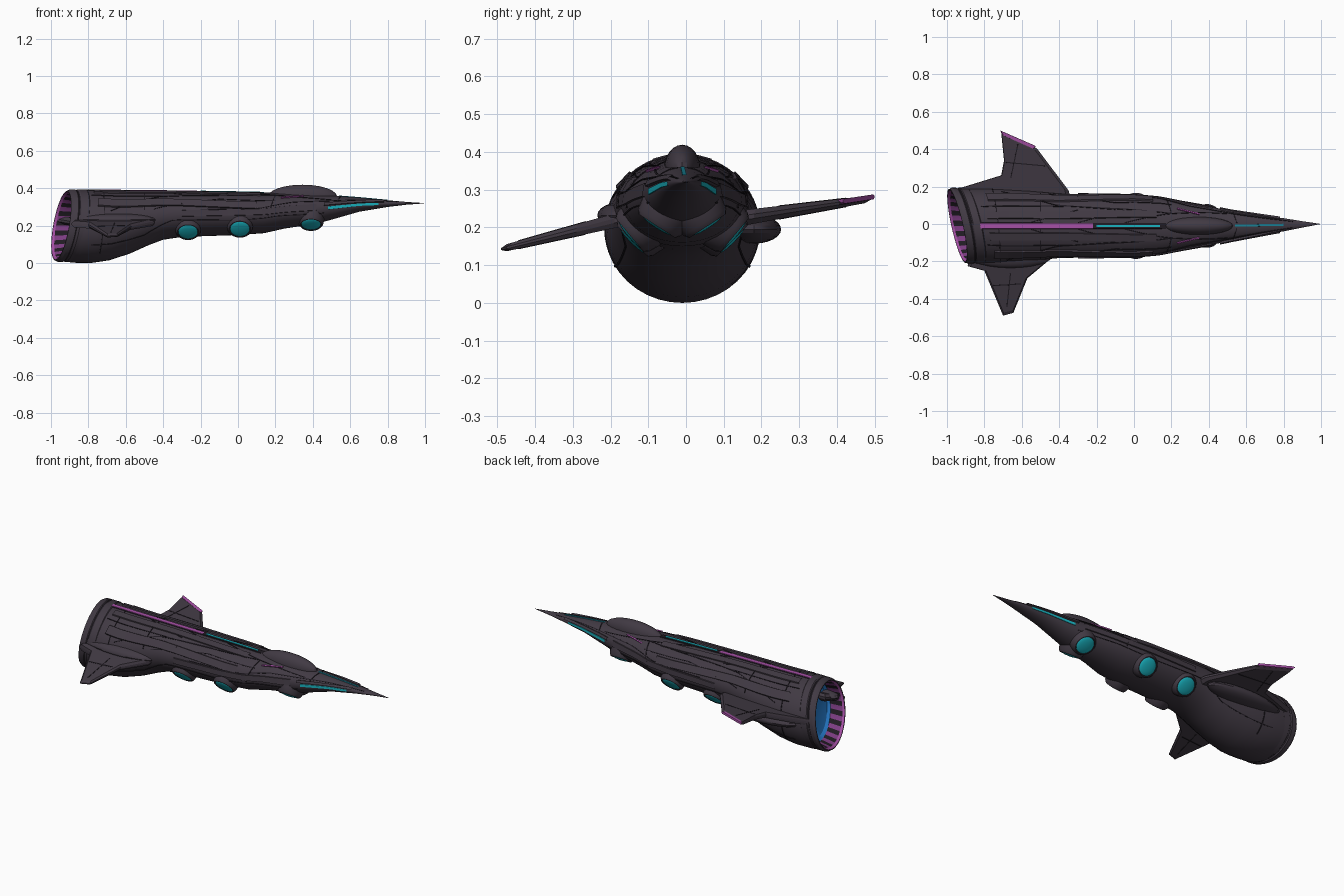
import bpy, bmesh, math
from mathutils import Vector, Matrix

if "Cube" in bpy.data.objects:
    bpy.data.objects.remove(bpy.data.objects["Cube"])


def material(name, rgb):
    m = bpy.data.materials.new(name)
    m.use_nodes = True
    m.diffuse_color = (*rgb, 1)
    m.node_tree.nodes["Principled BSDF"].inputs["Base Color"].default_value = (*rgb, 1)
    return m


HULL = material("dark violet grey", (0.053, 0.042, 0.057))
SEAM = material("near black", (0.014, 0.011, 0.016))
PINK = material("magenta glow", (0.38, 0.08, 0.38))
DIM = material("dim magenta", (0.2, 0.045, 0.22))
TEAL = material("teal glow", (0.01, 0.45, 0.53))
DEEP = material("deep teal", (0.01, 0.22, 0.3))
BLUE = material("engine blue", (0.02, 0.2, 0.6))


def finish(name, bm, mats, smooth=True):
    bmesh.ops.recalc_face_normals(bm, faces=bm.faces[:])
    me = bpy.data.meshes.new(name)
    bm.to_mesh(me)
    bm.free()
    ob = bpy.data.objects.new(name, me)
    bpy.context.collection.objects.link(ob)
    for m in mats:
        me.materials.append(m)
    if smooth:
        bpy.ops.object.select_all(action='DESELECT')
        ob.select_set(True)
        bpy.context.view_layer.objects.active = ob
        bpy.ops.object.shade_smooth_by_angle(angle=math.radians(28))


def bridge(bm, rings, closed=True, mat=lambda i, j: 0):
    n = len(rings[0])
    for i in range(len(rings) - 1):
        for j in range(n if closed else n - 1):
            k = (j + 1) % n
            f = bm.faces.new((rings[i][j], rings[i][k], rings[i + 1][k], rings[i + 1][j]))
            f.material_index = mat(i, j)


# Hull stations: x, bottom, top, half width
STERN = -.945
STATIONS = [(STERN, .015, .385, .198), (-.85, .002, .39, .205), (-.77, .0, .39, .206),
            (-.68, .015, .388, .2), (-.58, .05, .387, .19), (-.48, .095, .386, .18),
            (-.4, .125, .385, .172), (-.3, .14, .384, .17), (0, .15, .379, .165),
            (.14, .16, .376, .152), (.25, .185, .373, .13), (.42, .21, .367, .1),
            (.52, .238, .36, .08), (.65, .275, .35, .058), (.8, .3, .336, .035),
            (.9, .312, .327, .017), (.995, .319, .321, .001)]
AXIS_Y = -0.01


def station(x):
    x = min(max(x, STATIONS[0][0]), STATIONS[-1][0])
    for a, b in zip(STATIONS, STATIONS[1:]):
        if x <= b[0]:
            t = (x - a[0]) / (b[0] - a[0])
            return [p + (q - p) * t for p, q in zip(a, b)]


def shear(x, y, z):
    """The stern plane is slanted in both directions."""
    k = min(max((-.6 - x) / .3, 0), 1)
    return Vector((x + k * (-.22 * (y - AXIS_Y) + .17 * (z - .2)), y, z))


def surf(x, ang, lift=0):
    _, lo, hi, w = station(x)
    y = AXIS_Y * min(1, (1 - x) * 2) + (w + lift) * math.cos(ang)
    return shear(x, y, (lo + hi) / 2 + ((hi - lo) / 2 + lift) * math.sin(ang))


SIDES = 40
bm = bmesh.new()
rings = [[bm.verts.new(surf(s[0], math.tau * j / SIDES)) for j in range(SIDES)] for s in STATIONS]
bridge(bm, rings)
bm.faces.new(rings[-1])
finish("hull", bm, [HULL])

# Engine collar, rim, deep ribbed throat and blue burner: inset from stern, scale
bm = bmesh.new()
rings = []
for dx, s in [(.1, 1), (.095, 1.025), (.055, 1.025), (.05, 1.005), (.042, 1.005), (.037, 1.025),
              (.015, 1.02), (0, .975), (0, .95), (.012, .91), (.045, .88), (.085, .85), (.1, .78), (.12, .4)]:
    ring = []
    for j in range(SIDES):
        a = math.tau * j / SIDES
        p = shear(STERN, AXIS_Y + .2 * s * math.cos(a), .2 + .19 * s * math.sin(a))
        ring.append(bm.verts.new(p + Vector((dx, 0, 0))))
    rings.append(ring)


def nozzle_colour(i, j):
    if i < 8:
        return 1 if i == 3 else 0
    if i == 8:
        return 2
    if i >= 11:
        return 4
    return 3 if j % 2 else 1


bridge(bm, rings, mat=nozzle_colour)
bm.faces.new(rings[-1]).material_index = 4
finish("engine_nozzle", bm, [HULL, SEAM, PINK, DIM, BLUE])


def ribbon(name, mat, path, width, lift=.004, mirror=True):
    """Raised strip that follows the hull through (x, degrees) points."""
    for flip in ((False, True) if mirror else (False,)):
        bm = bmesh.new()
        rows = []
        for (x0, a0), (x1, a1) in zip(path, path[1:]):
            steps = max(4, int(abs(x1 - x0) / .03), int(abs(a1 - a0) / 6))
            r = station((x0 + x1) / 2)[3]
            d = Vector((x1 - x0, math.radians(a1 - a0) * r)).normalized()
            for i in range(steps + 1):
                t = i / steps
                x, a = x0 + (x1 - x0) * t, math.radians(a0 + (a1 - a0) * t)
                row = []
                for side, h in ((-.5, -.003), (-.42, lift), (.42, lift), (.5, -.003)):
                    px = x - d.y * side * width
                    pa = a + d.x * side * width / max(station(x)[3], .012)
                    row.append(bm.verts.new(surf(px, math.pi - pa if flip else pa, h)))
                rows.append(row)
        bridge(bm, rows, closed=False)
        label = name if not mirror else name + ("_right" if flip else "_left")
        finish(label, bm, [mat], smooth=False)


# Glowing strips
ribbon("dorsal_magenta_strip", PINK, [(-.85, 90), (-.22, 90)], .03, .005, False)
ribbon("dorsal_dark_bed", SEAM, [(-.86, 90), (.17, 90)], .036, .003, False)
ribbon("dorsal_teal_strip", TEAL, [(-.2, 90), (.14, 90)], .013, .005, False)
ribbon("nose_top_strip", DEEP, [(.54, 90), (.8, 90)], .012, .003, False)
ribbon("nose_side_strip", TEAL, [(.48, 0), (.75, 0)], .022, .003)
ribbon("cockpit_side_strip", PINK, [(.23, 47), (.35, 57)], .009, .007)

# Armour plates, nose ledges and panel seams
ribbon("shoulder_plate", HULL, [(-.78, 42), (-.3, 30), (.1, 22)], .06, .008)
ribbon("spine_plate", HULL, [(-.8, 74), (-.3, 70), (.12, 66)], .045, .006)
ribbon("side_plate", HULL, [(-.3, 2), (.16, 4), (.42, 8)], .05, .006)
ribbon("nose_ledge", HULL, [(.46, 17), (.65, 23), (.78, 35)], .02, .01)
for k, path in enumerate([
        [(-.82, 60), (-.35, 52), (.2, 62), (.5, 40)],
        [(-.7, 25), (-.42, 50), (-.1, 58)],
        [(-.45, 18), (-.1, 42), (.2, 36)],
        [(-.2, 12), (.12, 14), (.3, 30), (.5, 34), (.85, 50)],
        [(-.35, -14), (0, -18), (.2, -14), (.46, -20)],
        [(-.8, -30), (-.5, -35), (-.35, -14)],
        [(-.55, 84), (-.3, 60)], [(-.3, 84), (-.05, 60)], [(-.05, 84), (.2, 62)],
        [(-.74, -50), (-.74, 85)], [(-.5, 18), (-.5, 84)],
        [(.16, -10), (.2, 60)], [(.53, 25), (.55, 80)]]):
    ribbon(f"panel_seam_{k}", SEAM, path, .006, .0025)


def ellipsoid(name, mat, centre, size, rot=Matrix.Identity(4)):
    bm = bmesh.new()
    bmesh.ops.create_uvsphere(bm, u_segments=24, v_segments=12, radius=1)
    bm.transform(Matrix.Translation(centre) @ rot @ Matrix.Diagonal((*size, 1)))
    finish(name, bm, [mat])


ellipsoid("canopy", HULL, (.345, -.01, .355), (.185, .048, .064))

# Lamp pods under both flanks: a stepped rim with a domed lens
for x, drop in ((-.267, 45), (.01, 40), (.39, 57)):
    for side, label in ((1, "left"), (-1, "right")):
        ang = math.radians(-drop if side > 0 else 180 + drop)
        normal = Vector((0, math.cos(ang), math.sin(ang)))
        place = Matrix.Translation(surf(x, ang)) @ normal.to_track_quat('Z', 'X').to_matrix().to_4x4()
        bm = bmesh.new()
        rings = []
        for r, h in ((.074, -.03), (.067, .006), (.058, .018), (.054, .018), (.05, .01)):
            rings.append([bm.verts.new(place @ Vector((r * math.cos(math.tau * j / 24),
                          r * math.sin(math.tau * j / 24), h))) for j in range(24)])
        bridge(bm, rings, mat=lambda i, j: int(i == 3))
        finish(f"pod_rim_{label}", bm, [HULL, SEAM])
        ellipsoid(f"pod_lens_{label}", TEAL, place.translation + normal * .012,
                  (.053, .053, .012), place.to_quaternion().to_matrix().to_4x4())


def slab(name, mat, outline, z_at, thick_at):
    """Tapered plate with a chamfered edge from a plan outline."""
    bm = bmesh.new()
    mid = sum((Vector(p) for p in outline), Vector((0, 0))) / len(outline)
    rings = []
    for side, s in ((-1, .93), (-.3, 1), (.3, 1), (1, .93)):
        ring = []
        for p in outline:
            q = mid + (Vector(p) - mid) * s
            ring.append(bm.verts.new((q.x, q.y, z_at(q.y) + side * thick_at(q.y) / 2)))
        rings.append(ring)
    bridge(bm, rings)
    for r in (rings[0], rings[-1]):
        bm.faces.new(r)
    finish(name, bm, [mat], smooth=False)


def thick(y):
    return .052 - .07 * abs(y)


def left_z(y):
    return .225 + .15 * (y - .15)


def right_z(y):
    return .215 + .25 * (y + .2)


# Wings
slab("left_wing", HULL, [(-.9, .1), (-.97, .18), (-.71, .26), (-.695, .34), (-.71, .49),
                         (-.52, .405), (-.35, .18), (-.33, .1)], left_z, thick)
slab("left_wing_tip", PINK, [(-.705, .476), (-.715, .5), (-.525, .417), (-.535, .4)],
     lambda y: left_z(y) + .004, lambda y: .013)
slab("right_wing", HULL, [(-.85, -.1), (-.89, -.225), (-.8, -.25), (-.7, -.49), (-.645, -.475),
                          (-.57, -.29), (-.45, -.19), (-.4, -.1)], right_z, thick)

# Wing root fairings, marker light and wing panel seams
ellipsoid("left_root_fairing", HULL, (-.62, .18, .195), (.25, .072, .038))
ellipsoid("right_root_fairing", HULL, (-.66, -.165, .232), (.23, .07, .036))
ellipsoid("stern_marker_light", PINK, (-.78, -.215, .214), (.045, .018, .008))
for name, z_at, a, b in (("left", left_z, (-.69, .33), (-.47, .31)), ("left", left_z, (-.62, .43), (-.66, .24)),
                         ("right", right_z, (-.755, -.33), (-.6, -.32)), ("right", right_z, (-.68, -.45), (-.66, -.26))):
    p, q = Vector(a), Vector(b)
    off = (q - p).orthogonal().normalized() * .003
    slab(name + "_wing_seam", SEAM, [p - off, q - off, q + off, p + off], z_at, lambda y: thick(y) + .003)
